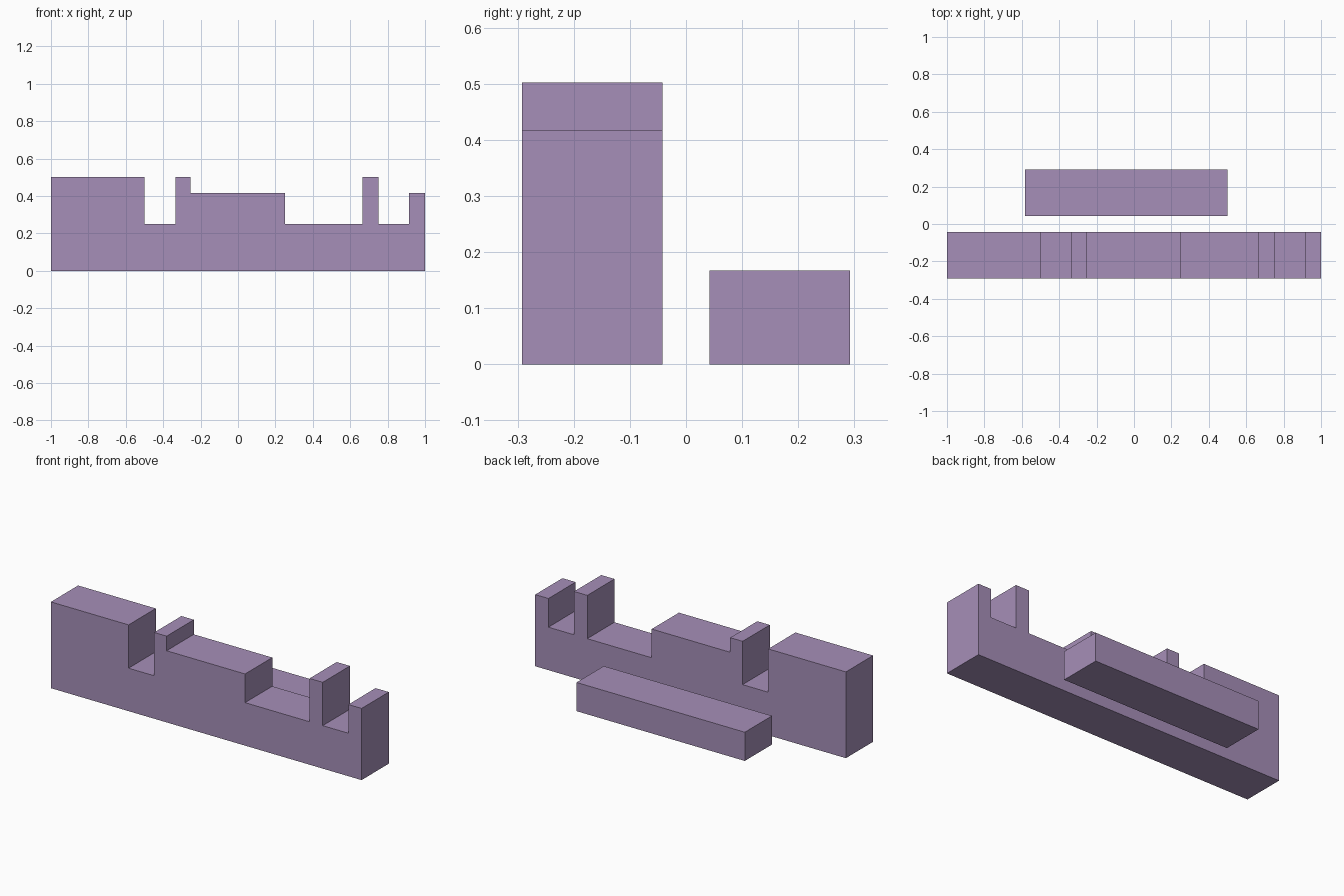
import bpy
import bmesh

cube = bpy.data.objects.get("Cube")
if cube:
    bpy.data.objects.remove(cube, do_unlink=True)

# Single muted purple
COLOR = (0.381, 0.275, 0.479, 1.0)
purple = bpy.data.materials.new("muted purple")
purple.use_nodes = True
purple.diffuse_color = COLOR
bsdf = next(n for n in purple.node_tree.nodes if n.type == 'BSDF_PRINCIPLED')
bsdf.inputs["Base Color"].default_value = COLOR
bsdf.inputs["Roughness"].default_value = 0.8


def extrude_profile(name, profile, y_front, y_back):
    """Extrude a closed x-z profile along y into a solid."""
    bm = bmesh.new()
    face = bm.faces.new([bm.verts.new((x, y_front, z)) for x, z in profile])
    result = bmesh.ops.extrude_face_region(bm, geom=[face])
    moved = [v for v in result["geom"] if isinstance(v, bmesh.types.BMVert)]
    bmesh.ops.translate(bm, verts=moved, vec=(0, y_back - y_front, 0))
    bmesh.ops.recalc_face_normals(bm, faces=bm.faces)
    mesh = bpy.data.meshes.new(name)
    bm.to_mesh(mesh)
    bm.free()
    mesh.materials.append(purple)
    obj = bpy.data.objects.new(name, mesh)
    bpy.context.collection.objects.link(obj)
    return obj


# Notched wall: (left edge, right edge, top height) of each step
LOW, MID, HIGH = 0.25, 0.417, 0.502
steps = [
    (-1.0, -0.5, HIGH),
    (-0.5, -0.335, LOW),
    (-0.335, -0.255, HIGH),
    (-0.255, 0.25, MID),
    (0.25, 0.665, LOW),
    (0.665, 0.75, HIGH),
    (0.75, 0.915, LOW),
    (0.915, 1.0, MID),
]
outline = [(1.0, 0.0), (-1.0, 0.0)]
for left, right, top in steps:
    outline += [(left, top), (right, top)]
extrude_profile("notched_wall", outline, -0.292, -0.042)

# Plain low block behind the wall
block = [(-0.583, 0.0), (0.5, 0.0), (0.5, 0.167), (-0.583, 0.167)]
extrude_profile("low_block", block, 0.042, 0.292)
